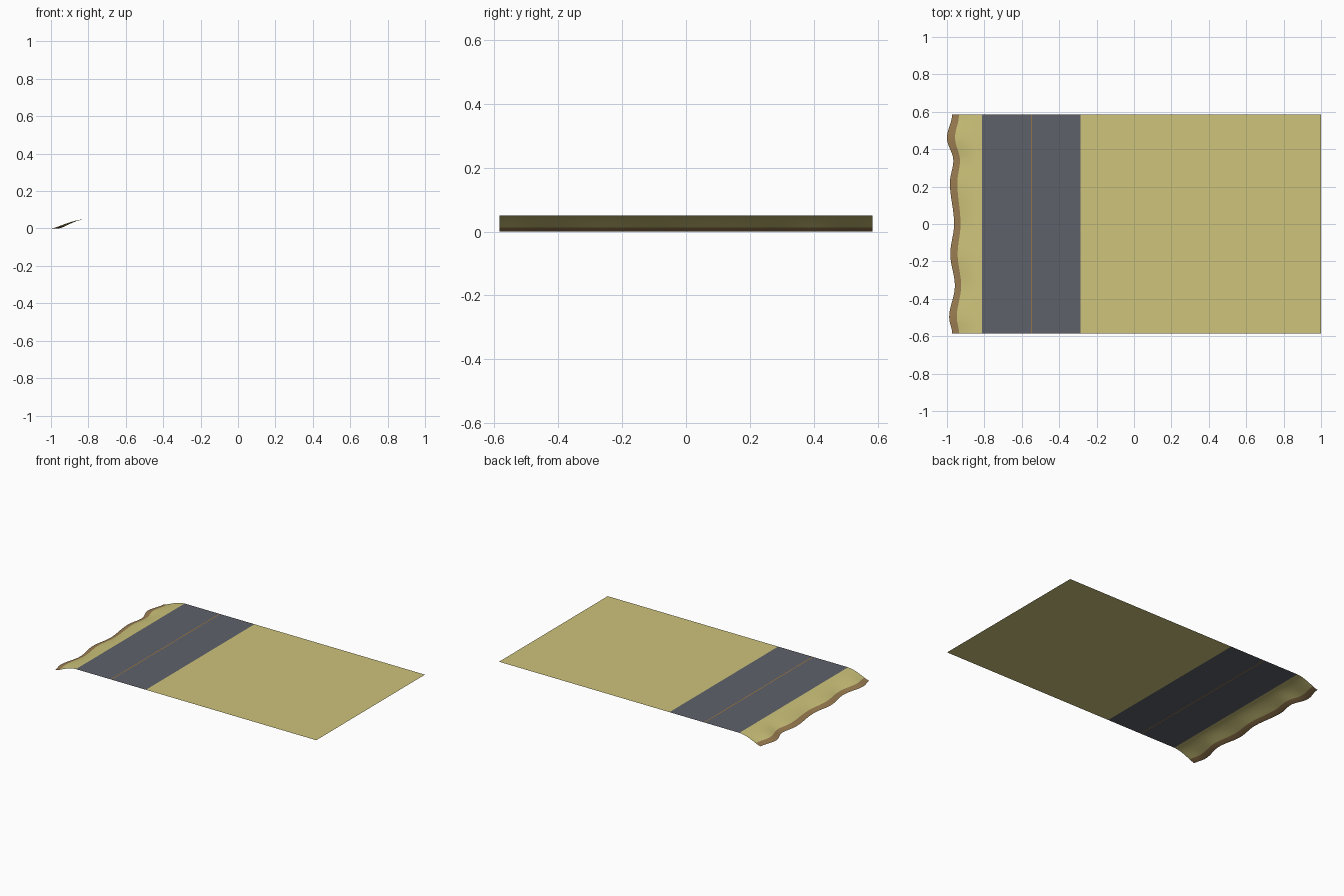
import bpy, math

if "Cube" in bpy.data.objects:
    bpy.data.objects.remove(bpy.data.objects["Cube"])

HALF = 0.585   # half width along y
TOP = 0.05     # height of the flat ground


def mat(name, rgb):
    m = bpy.data.materials.new(name)
    m.diffuse_color = (*rgb, 1)
    m.use_nodes = True
    m.node_tree.nodes["Principled BSDF"].inputs["Base Color"].default_value = m.diffuse_color
    return m


sand = mat("sand", (0.61, 0.546, 0.195))
asphalt = mat("asphalt", (0.112, 0.120, 0.144))
wet = mat("wet_sand", (0.328, 0.205, 0.084))
paint = mat("orange_paint", (0.578, 0.242, 0.021))


def add(name, verts, faces, mats):
    me = bpy.data.meshes.new(name)
    me.from_pydata(verts, [], faces)
    for m in mats:
        me.materials.append(m)
    ob = bpy.data.objects.new(name, me)
    bpy.context.collection.objects.link(ob)
    return ob


def strip(name, x0, x1, m):
    v = [(x0, -HALF, TOP), (x1, -HALF, TOP), (x1, HALF, TOP), (x0, HALF, TOP)]
    return add(name, v, [(0, 1, 2, 3)], [m])


# flat ground and road, laid edge to edge as a single sheet
strip("sand_field", -0.285, 1.0, sand)
strip("road_inner_lane", -0.545, -0.285, asphalt)
strip("road_centre_line", -0.549, -0.545, paint)
strip("road_outer_lane", -0.812, -0.549, asphalt)

# wavy shoreline: (y, x of the outer edge)
SHORE = [(-0.585, -0.972), (-0.5, -0.988), (-0.33, -0.958), (-0.16, -0.982),
         (0.0, -0.962), (0.22, -0.984), (0.34, -0.966), (0.46, -1.0),
         (0.585, -0.973)]


def shore_x(y):
    for (ya, xa), (yb, xb) in zip(SHORE, SHORE[1:]):
        if y <= yb + 1e-6:
            t = (1 - math.cos(math.pi * (y - ya) / (yb - ya))) / 2
            return xa + (xb - xa) * t
    return SHORE[-1][1]


# sloping bank: fraction from road to water, height; last band is wet sand
PROFILE = [(0, 0.05), (0.15, 0.0475), (0.3, 0.042), (0.45, 0.034),
           (0.6, 0.0245), (0.77, 0.0125), (0.88, 0.005), (1, 0.0)]
N = 96
verts, faces = [], []
for i in range(N + 1):
    y = -HALF + 2 * HALF * i / N
    xs = shore_x(y)
    for t, z in PROFILE:
        verts.append((-0.812 + (xs + 0.812) * t, y, z))
K = len(PROFILE)
for i in range(N):
    for j in range(K - 1):
        a = i * K + j
        faces.append((a, a + K, a + K + 1, a + 1))
bank = add("shore_bank", verts, faces, [sand, wet])
for k, p in enumerate(bank.data.polygons):
    p.material_index = 1 if k % (K - 1) >= K - 3 else 0
    p.use_smooth = True
